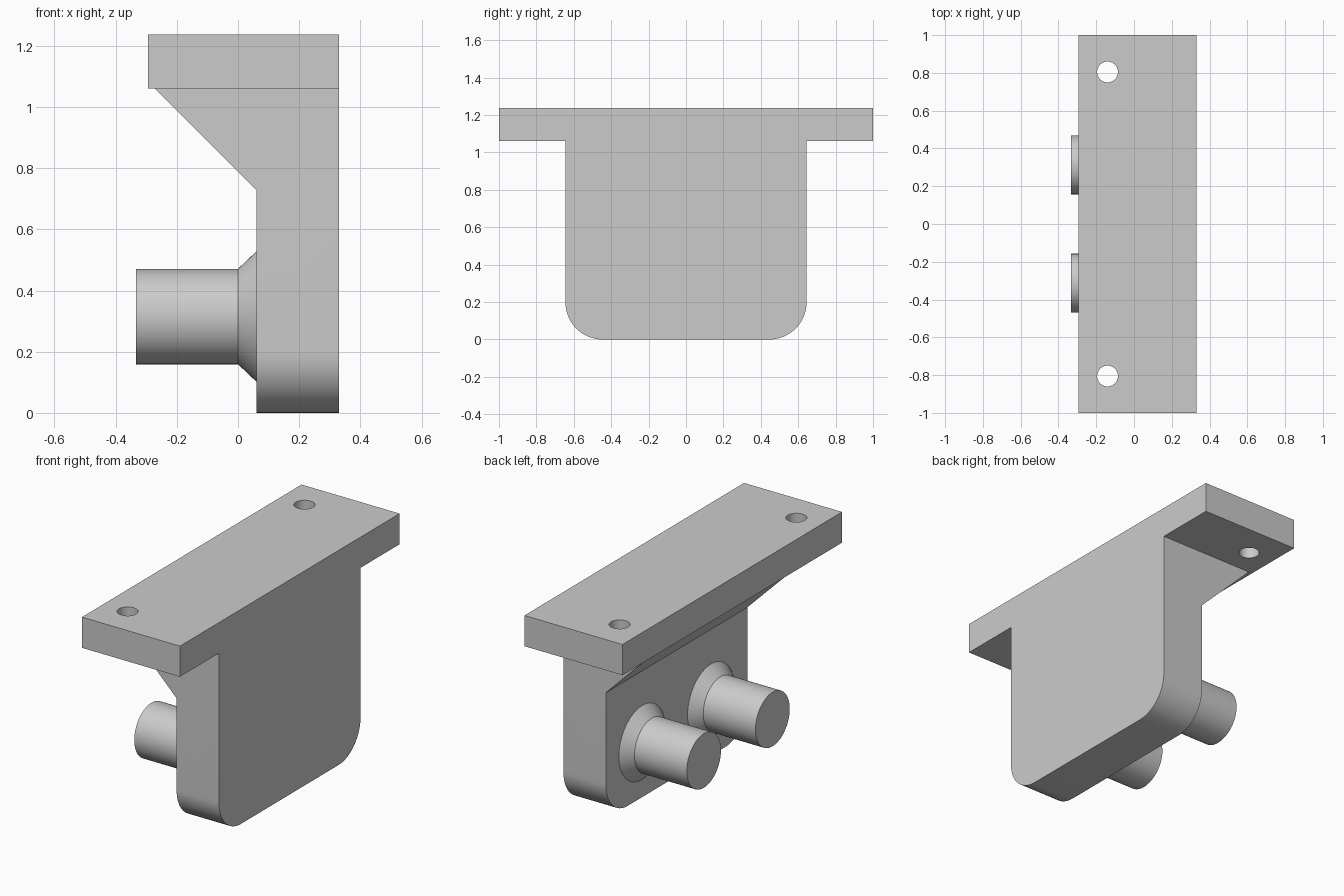
import bpy, bmesh, math
from mathutils import Matrix, Vector

cube = bpy.data.objects.get("Cube")
if cube:
    bpy.data.objects.remove(cube, do_unlink=True)

grey = bpy.data.materials.new("plain grey")
grey.use_nodes = True
GREY = (0.6, 0.6, 0.6, 1)
grey.diffuse_color = GREY
grey.node_tree.nodes["Principled BSDF"].inputs["Base Color"].default_value = GREY


def finish(name, bm):
    """Turn a bmesh into a named object with sharp-edged smooth shading."""
    bmesh.ops.recalc_face_normals(bm, faces=bm.faces)
    mesh = bpy.data.meshes.new(name)
    bm.to_mesh(mesh)
    bm.free()
    mesh.materials.append(grey)
    obj = bpy.data.objects.new(name, mesh)
    bpy.context.collection.objects.link(obj)
    bpy.ops.object.select_all(action='DESELECT')
    obj.select_set(True)
    bpy.context.view_layer.objects.active = obj
    bpy.ops.object.shade_smooth_by_angle(angle=math.radians(30))
    return obj


def extrude_y(profile, half):
    """Extrude an x-z profile symmetrically along y."""
    bm = bmesh.new()
    face = bm.faces.new([bm.verts.new((x, -half, z)) for x, z in profile])
    new = bmesh.ops.extrude_face_region(bm, geom=[face])["geom"]
    bmesh.ops.translate(bm, vec=(0, 2 * half, 0),
                        verts=[v for v in new if isinstance(v, bmesh.types.BMVert)])
    return bm


BACK, WALL, FLANGE_Z, TOP = 0.33, 0.06, 1.06, 1.237

# Upright plate with sloped gusset, lower corners rounded
bm = extrude_y([(WALL, 0), (BACK, 0), (BACK, FLANGE_Z), (-0.272, FLANGE_Z), (WALL, 0.728)], 0.645)
corners = [e for e in bm.edges
           if all(v.co.z < 0.01 for v in e.verts)
           and abs(e.verts[0].co.y - e.verts[1].co.y) < 0.01]
bmesh.ops.bevel(bm, geom=corners, offset=0.2, segments=16, profile=0.5, affect='EDGES')
finish("upright_plate", bm)

# Mounting flange with two through holes
flange = finish("mounting_flange", extrude_y(
    [(-0.295, FLANGE_Z), (BACK, FLANGE_Z), (BACK, TOP), (-0.295, TOP)], 1.0))
bm = bmesh.new()
for y in (-0.805, 0.805):
    bmesh.ops.create_cone(bm, cap_ends=True, segments=48, radius1=0.055, radius2=0.055,
                          depth=0.6, matrix=Matrix.Translation((-0.14, y, FLANGE_Z)))
cutter = finish("hole_cutter", bm)
cutter.hide_render = True
cutter.hide_viewport = True
cut = flange.modifiers.new("holes", 'BOOLEAN')
cut.operation = 'DIFFERENCE'
cut.solver = 'EXACT'
cut.object = cutter
# Bake the holes so the cutter can go
bpy.context.view_layer.objects.active = flange
bpy.ops.object.modifier_apply(modifier=cut.name)
bpy.data.objects.remove(cutter, do_unlink=True)
bpy.ops.object.select_all(action='DESELECT')
flange.select_set(True)
bpy.ops.object.shade_smooth_by_angle(angle=math.radians(30))

# Two round pegs with flared bases, turned about the x axis
for name, y in (("front_peg", -0.313), ("rear_peg", 0.313)):
    bm = bmesh.new()
    centre = Vector((0, y, 0.315))
    pts = [bm.verts.new(centre + Vector((x, 0, r)))
           for x, r in ((-0.333, 0), (-0.333, 0.156), (0, 0.156), (WALL, 0.213), (WALL, 0))]
    edges = [bm.edges.new(pair) for pair in zip(pts, pts[1:])]
    bmesh.ops.spin(bm, geom=pts + edges, cent=centre, axis=(1, 0, 0),
                   angle=math.tau, steps=64, use_merge=True)
    bmesh.ops.remove_doubles(bm, verts=bm.verts, dist=0.0005)
    finish(name, bm)
